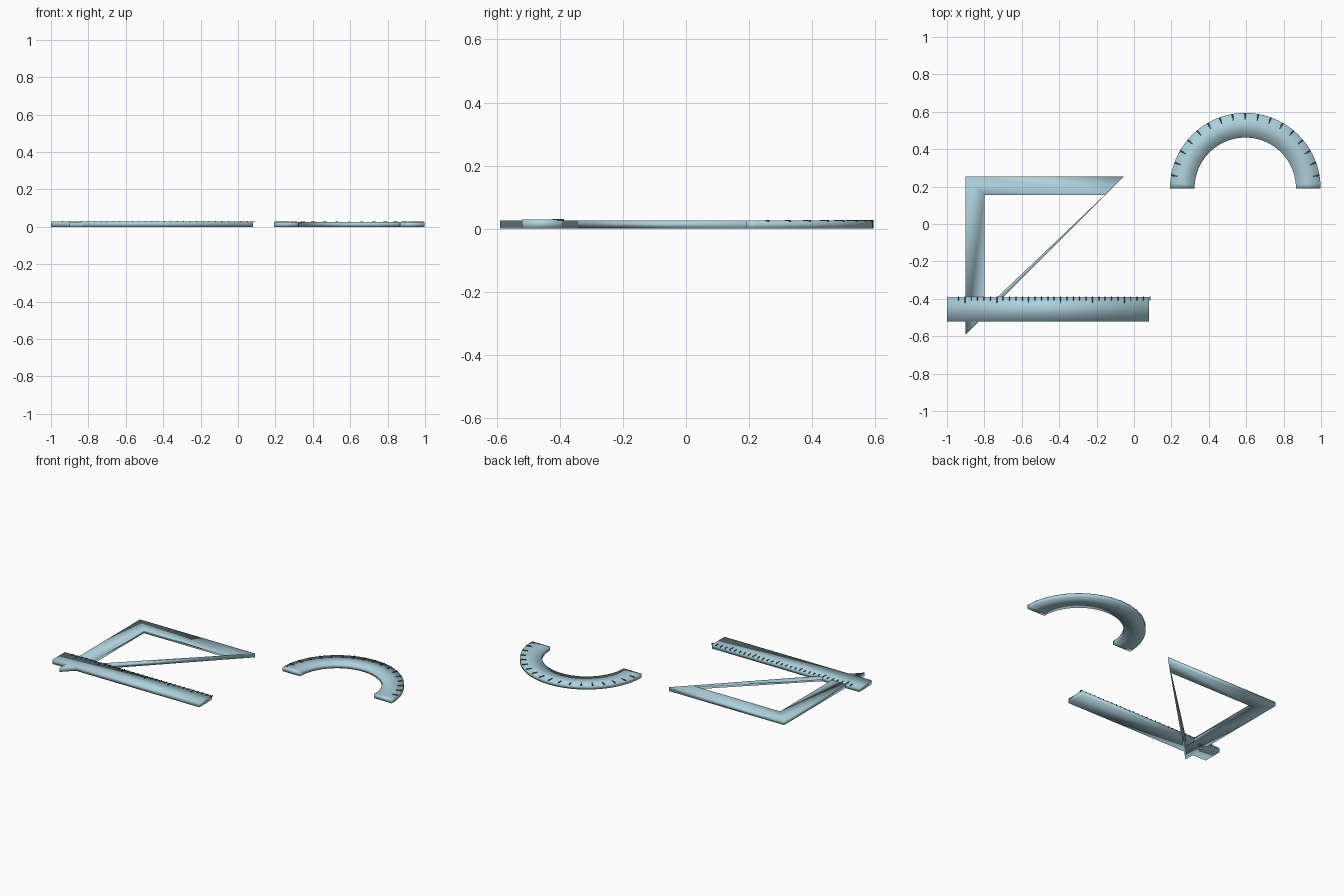
import bpy, bmesh, math
from mathutils import Matrix, Vector

if "Cube" in bpy.data.objects:
    bpy.data.objects.remove(bpy.data.objects["Cube"])


def material(name, rgb):
    m = bpy.data.materials.new(name)
    m.diffuse_color = (*rgb, 1)
    m.use_nodes = True
    m.node_tree.nodes["Principled BSDF"].inputs["Base Color"].default_value = m.diffuse_color
    return m


PLASTIC = material("pale_blue", (0.42, 0.63, 0.71))
INK = material("dark_ink", (0.04, 0.07, 0.09))


def finish(name, bm, mat, smooth):
    bmesh.ops.recalc_face_normals(bm, faces=bm.faces)
    me = bpy.data.meshes.new(name)
    bm.to_mesh(me)
    bm.free()
    ob = bpy.data.objects.new(name, me)
    bpy.context.collection.objects.link(ob)
    me.materials.append(mat)
    for p in me.polygons:
        p.use_smooth = smooth
    return ob


def band(name, outer, inner, height, closed):
    """Flat plate lying between two matching outlines."""
    bm = bmesh.new()
    rings = [[bm.verts.new((x, y, z)) for x, y in line]
             for line, z in ((outer, 0), (outer, height), (inner, height), (inner, 0))]
    n = len(outer)
    for i in range(n if closed else n - 1):
        j = (i + 1) % n
        for k in range(4):
            a, b = rings[k], rings[(k + 1) % 4]
            bm.faces.new((a[i], a[j], b[j], b[i]))
    if not closed:
        for i in (0, n - 1):
            bm.faces.new([r[i] for r in rings])
    return finish(name, bm, PLASTIC, True)


def add_box(bm, centre, size, angle=0):
    bmesh.ops.create_cube(bm, size=1, matrix=Matrix.Translation(Vector(centre))
                          @ Matrix.Rotation(angle, 4, 'Z')
                          @ Matrix.Diagonal((*size, 1)))


# Ruler
bm = bmesh.new()
add_box(bm, (-0.46, -0.455, 0.0145), (1.08, 0.13, 0.029))
finish("ruler", bm, PLASTIC, True)

# Ruler marks, every fifth one longer
bm = bmesh.new()
for i in range(31):
    length = 0.036 if i % 5 == 1 else 0.022
    add_box(bm, (-0.87 + 0.0341 * (i - 2), -0.387 - length / 2, 0.0285),
            (0.005, length, 0.005))
finish("ruler_marks", bm, INK, False)

# Set square with a slim, tapering long side
band("set_square",
     [(-0.9, 0.255), (-0.055, 0.255), (-0.9, -0.59)],
     [(-0.8, 0.155), (-0.157, 0.155), (-0.8, -0.457)], 0.0265, True)

# Protractor
CX, CY, STEPS = 0.595, 0.191, 48


def arc(r):
    return [(CX + r * math.cos(math.pi * i / STEPS),
             CY + r * math.sin(math.pi * i / STEPS)) for i in range(STEPS + 1)]


band("protractor", arc(0.403), arc(0.271), 0.0255, False)

# Protractor marks, every ten degrees
bm = bmesh.new()
for deg in range(10, 171, 10):
    a = math.radians(deg)
    add_box(bm, (CX + 0.385 * math.cos(a), CY + 0.385 * math.sin(a), 0.0255),
            (0.036, 0.007, 0.005), a)
finish("protractor_marks", bm, INK, False)
